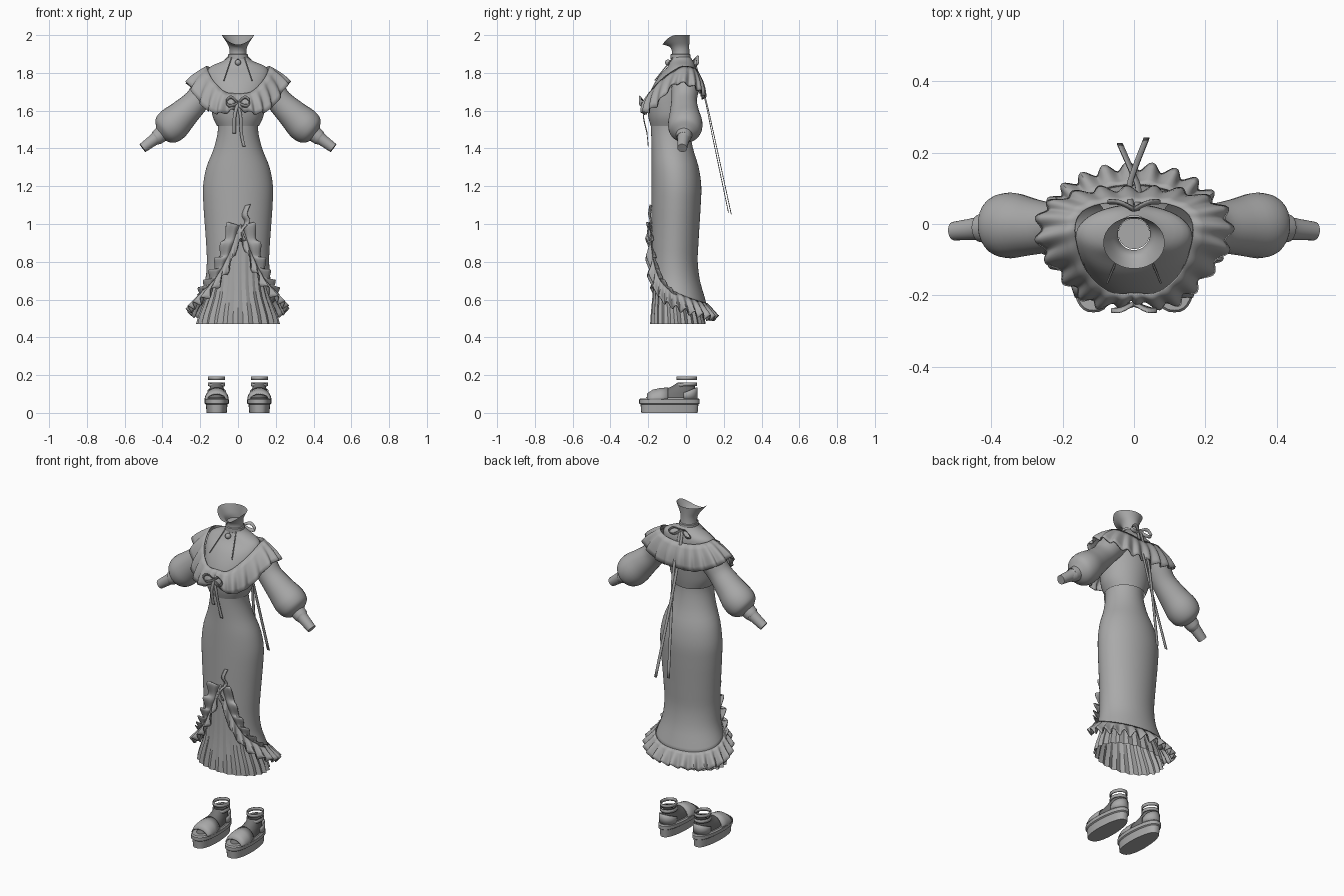
import bpy, bmesh, math
from mathutils import Vector

cube = bpy.data.objects.get("Cube")
if cube:
    bpy.data.objects.remove(cube, do_unlink=True)


def material(name, value):
    m = bpy.data.materials.new(name)
    m.use_nodes = True
    m.diffuse_color = (value, value, value, 1)
    m.node_tree.nodes["Principled BSDF"].inputs["Base Color"].default_value = (value, value, value, 1)
    return m


CLOTH = material("cloth grey", 0.40)
FOOT = material("dark foot grey", 0.17)


def spline(pts, t):
    """Smooth point at t (0..1) along tuples of any length."""
    n = len(pts) - 1
    i = min(int(t * n), n - 1)
    f = t * n - i
    p = [pts[max(0, min(n, i + k))] for k in (-1, 0, 1, 2)]
    return [0.5 * (2 * b + (c - a) * f + (2 * a - 5 * b + 4 * c - d) * f * f
                   + (3 * b - a - 3 * c + d) * f ** 3) for a, b, c, d in zip(*p)]


def loft(name, rows, closed=True, mat=CLOTH, caps=False, thick=0, angle=50):
    """Skin rows of points into one smooth surface."""
    bm = bmesh.new()
    vs = [[bm.verts.new(p) for p in r] for r in rows]
    n = len(rows[0])
    for a, b in zip(vs, vs[1:]):
        for j in range(n if closed else n - 1):
            k = (j + 1) % n
            bm.faces.new((a[j], a[k], b[k], b[j]))
    if caps:
        bm.faces.new(vs[0])
        bm.faces.new(vs[-1])
    bmesh.ops.recalc_face_normals(bm, faces=bm.faces)
    me = bpy.data.meshes.new(name)
    bm.to_mesh(me)
    bm.free()
    me.materials.append(mat)
    ob = bpy.data.objects.new(name, me)
    bpy.context.collection.objects.link(ob)
    if thick:
        s = ob.modifiers.new("thickness", 'SOLIDIFY')
        s.thickness = thick
        s.offset = 0
    bpy.context.view_layer.objects.active = ob
    ob.select_set(True)
    bpy.ops.object.shade_smooth_by_angle(angle=math.radians(angle))
    ob.select_set(False)
    return ob


def oval(z, hw, front, back, n=48, tilt=0, cx=0):
    """Horizontal ring; the angle starts at the front."""
    ring = []
    for i in range(n):
        a = math.tau * i / n
        c = math.cos(a)
        ring.append(Vector((cx + hw * math.sin(a), (front + back) / 2 - (back - front) / 2 * c,
                            z - tilt * max(0, c) ** 2)))
    return ring


def tube(name, path, mat=CLOTH, n=24, steps=24, caps=False, sides=1):
    """Tube along (x, y, z, radius) points."""
    pts = [spline(path, i / steps) for i in range(steps + 1)]
    rows = []
    for i, p in enumerate(pts):
        d = Vector(pts[min(i + 1, steps)][:3]) - Vector(pts[max(i - 1, 0)][:3])
        u = d.cross(Vector((0, 1, 0.01))).normalized()
        v = d.cross(u).normalized()
        rows.append([Vector(p[:3]) + p[3] * (u * math.cos(a) + v * math.sin(a))
                     for a in (math.tau * j / n for j in range(n))])
    return loft(name, rows, mat=mat, caps=caps)


def ribbon(name, path, across, steps=16):
    """Flat ribbon along a path."""
    w = Vector(across)
    pts = [Vector(spline(path, i / steps)) for i in range(steps + 1)]
    return loft(name, [[p - w, p + w] for p in pts], closed=False, thick=0.004)


# Bodice, shoulders and neck
bodice = [(1.52, .112, -.187, .03), (1.57, .134, -.2, .04), (1.64, .145, -.205, .05),
          (1.71, .155, -.185, .055), (1.78, .165, -.145, .055), (1.83, .15, -.1, .05),
          (1.865, .075, -.082, .035), (1.89, .047, -.076, .02)]
loft("bodice", [oval(*spline(bodice, i / 28)) for i in range(29)])
neck = [(1.87, .05, -.077, .022, 0), (1.91, .045, -.073, .018, 0), (1.94, .049, -.085, .017, .004),
        (1.97, .066, -.105, .018, .025), (2, .086, -.125, .02, .05)]
loft("neck", [oval(*r[:4], tilt=r[4]) for r in (spline(neck, i / 16) for i in range(17))])
loft("neck_plug", [oval(1.92, .044, -.07, .016), oval(1.921, .044, -.07, .016)], caps=True)
loft("choker", [oval(z, r, -.028 - r, -.028 + r) for z, r in
                ((1.87, .048), (1.873, .053), (1.897, .053), (1.9, .048))])
bpy.ops.mesh.primitive_uv_sphere_add(segments=16, ring_count=10, radius=.016, location=(0, -.095, 1.855))
pendant = bpy.context.object
pendant.name = "pendant"
pendant.data.materials.append(CLOTH)
bpy.ops.object.shade_smooth()

# Ruffled cape collar: pairs of inner and hem points from front to back
half = [(0, -.195, 1.69, 0, -.215, 1.61), (.07, -.19, 1.7, .1, -.228, 1.585),
        (.135, -.13, 1.765, .185, -.165, 1.62), (.165, -.03, 1.83, .262, -.06, 1.74),
        (.15, .03, 1.83, .25, .045, 1.725), (.09, .058, 1.815, .13, .092, 1.675),
        (0, .06, 1.805, 0, .095, 1.665)]
loop = half + [(-p[0], p[1], p[2], -p[3], p[4], p[5]) for p in half[-2::-1]]
rows = [[] for _ in range(6)]
for i in range(240):
    p = spline(loop, i / 240)
    a, b = Vector(p[:3]), Vector(p[3:])
    wave = math.sin(math.tau * 22 * i / 240)
    out = Vector((b.x, b.y + .04, 0)).normalized()
    for k, row in enumerate(rows):
        s = k / 5
        row.append(a.lerp(b, s) + s * wave * (out * .011 + Vector((0, 0, .007)))
                   + out * .012 * math.sin(math.pi * s))
loft("cape_ruffle", rows, thick=.005)

# Sleeves, cuffs and halter straps
for sx, side in ((1, "left"), (-1, "right")):
    sleeve = [(.12, 0, 1.765, .068), (.17, -.005, 1.715, .072), (.22, -.01, 1.65, .068),
              (.285, -.008, 1.585, .079), (.345, -.004, 1.528, .092),
              (.385, -.008, 1.492, .08), (.408, -.01, 1.474, .042)]
    cuff = [(.395, -.01, 1.483, .043), (.43, -.012, 1.457, .039), (.44, -.013, 1.45, .032),
            (.505, -.02, 1.402, .026)]
    strap = [(.035, -.07, 1.88, .003), (.05, -.105, 1.835, .003), (.075, -.165, 1.76, .003)]
    for part, path, caps in (("sleeve", sleeve, False), ("cuff", cuff, True), ("halter_strap", strap, True)):
        tube(f"{side}_{part}", [(sx * p[0], *p[1:]) for p in path], caps=caps)

# Overskirt: its lower edge opens at the front and dips at the back
skirt = [(.5, .235, -.195, .125), (.6, .205, -.19, .1), (.7, .172, -.185, .072), (.8, .163, -.182, .06),
         (.9, .167, -.181, .064), (1, .174, -.18, .07), (1.1, .181, -.18, .076), (1.2, .183, -.18, .079),
         (1.3, .165, -.18, .065), (1.4, .126, -.18, .035), (1.5, .104, -.183, .018), (1.6, .112, -.185, .02)]
edge = [(.98,), (.84,), (.74,), (.67,), (.635,), (.61,), (.59,), (.575,), (.565,), (.56,), (.56,)]


def skirt_point(a, z, grow=0):
    _, hw, f, b = spline(skirt, (z - .5) / 1.1)
    return Vector(((hw + grow) * math.sin(a), (f + b) / 2 - ((b - f) / 2 + grow) * math.cos(a), z))


def edge_height(a):
    return spline(edge, min(1, abs(math.atan2(math.sin(a - .08), math.cos(a - .08))) / math.pi))[0]


angles = [math.tau * i / 240 for i in range(240)]
loft("overskirt", [[skirt_point(a, 1.58 + (edge_height(a) - 1.58) * k / 30) for a in angles]
                   for k in range(31)], thick=.004)

# Ruffle along the overskirt edge
rows = [[] for _ in range(6)]
for i, a in enumerate(angles):
    z = edge_height(a)
    wave = math.sin(math.tau * 26 * i / 240)
    front = max(0, math.cos(a)) ** 2
    for k, row in enumerate(rows):
        s = k / 5
        p = skirt_point(a, max(.5, z + .02 - s * .085), .006 + s * (.03 - .015 * front))
        p.z += s * wave * .014
        out = Vector((p.x, p.y + .05, 0)).normalized()
        row.append(p + out * s * wave * .013)
loft("overskirt_ruffle", rows, thick=.005)

# Second frill lying outside the slit on both sides, and the small frill at its top
for sx in (1, -1):
    rows = []
    for i in range(61):
        t = i / 60
        a = .08 + sx * (.03 + 1.15 * t)
        z = edge_height(a) + .02
        wave = math.sin(t * math.tau * 6)
        rows.append([skirt_point(a + sx * s * .3, z + .015 * s - s * t * .05, .008 + s * (.016 + .012 * wave))
                     + Vector((0, 0, s * .016 * wave)) for s in (0, .35, .7, 1)])
    loft("slit_frill", rows, closed=False, thick=.004)
ribbon("slit_top_frill", [(.052, -.185, 1.1), (.035, -.193, 1.05), (.05, -.186, 1.01),
                          (.012, -.198, .96), (.03, -.19, .91)], (.014, -.006, .004))

# Pleated underskirt
rows = []
for k in range(13):
    s = k / 12
    rows.append([])
    for i, a in enumerate(angles):
        fold = abs((i / 10) % 1 - .5) * 2 - .5
        z = 1.02 - .55 * s
        hw, f, b = spline([(.15, -.17, .05), (.145, -.17, .045), (.155, -.173, .05), (.215, -.185, .1)], s)
        d = 1 + fold * .07 * s
        rows[-1].append(Vector((hw * d * math.sin(a), (f + b) / 2 - (b - f) / 2 * d * math.cos(a), z)))
loft("pleated_underskirt", rows, angle=25)

# Chest bow and neck bow with trailing ribbons
for sx in (1, -1):
    ribbon("chest_bow_loop", [(0, -.222, 1.64), (sx * .035, -.24, 1.672), (sx * .062, -.242, 1.65),
                              (sx * .045, -.24, 1.625), (0, -.224, 1.638)], (0, -.006, .008))
    ribbon("neck_bow_loop", [(0, .04, 1.87), (sx * .04, .06, 1.885), (sx * .072, .062, 1.855),
                             (sx * .04, .06, 1.845), (0, .042, 1.868)], (0, .006, .007))
ribbon("chest_tail_long", [(0, -.225, 1.64), (.015, -.225, 1.56), (.018, -.207, 1.48), (.032, -.2, 1.41)], (.008, 0, 0))
ribbon("chest_tail_short", [(0, -.225, 1.64), (-.018, -.225, 1.57), (-.02, -.205, 1.48)], (.009, 0, 0))
ribbon("back_tail_left", [(-.008, .045, 1.87), (-.012, .105, 1.66), (.002, .155, 1.44), (.035, .24, 1.05)], (.008, 0, 0))
ribbon("back_tail_right", [(.008, .04, 1.87), (.012, .1, 1.66), (-.005, .145, 1.44), (-.04, .225, 1.06)], (.008, 0, 0))


# Platform sandals
def sole_ring(cx, z, grow):
    ring = []
    for i in range(40):
        a = math.tau * i / 40
        y = -.0875 - (.157 + grow) * math.cos(a)
        width = .061 - .035 * (y + .0875)
        ring.append((cx + (width + grow) * math.copysign(abs(math.sin(a)) ** .75, math.sin(a)), y, z))
    return ring


for cx, side in ((.113, "left"), (-.113, "right")):
    loft(f"{side}_platform_sole", [sole_ring(cx, z, g) for z, g in
         ((0, -.008), (.045, -.004), (.05, .003), (.07, .003), (.077, -.003))], caps=True, angle=35)
    # Foot, open at the ankle
    foot = [(.078, .05, -.215, .05), (.1, .046, -.19, .052), (.12, .04, -.125, .05),
            (.14, .034, -.075, .047), (.16, .032, -.045, .045)]
    loft(f"{side}_foot", [oval(*r, n=28, cx=cx) for r in foot], mat=FOOT)
    # Toe band arching over the foot
    loft(f"{side}_toe_band", [[(cx + w * math.cos(math.pi * j / 16), y, .07 + h * math.sin(math.pi * j / 16))
         for j in range(17)] for y, w, h in
         ((-.205, .05, .03), (-.175, .06, .05), (-.14, .061, .058), (-.095, .058, .062))],
         closed=False, thick=.006)
    # Heel counter, rising to the back
    loft(f"{side}_heel_counter", [[(cx + .046 * math.sin(a), .008 + .05 * math.cos(a),
         .075 + s * (.04 + .02 * math.cos(a))) for a in (-2 + .2 * j for j in range(21))]
         for s in (0, .5, 1)], closed=False, thick=.006)
    # Ankle straps
    for z, tilt in ((.184, 0), (.152, .012)):
        loft(f"{side}_ankle_strap", [oval(z + dz, .042, -.047, .054, n=28, tilt=tilt, cx=cx)
             for dz in (-.009, .009)], thick=.006)
